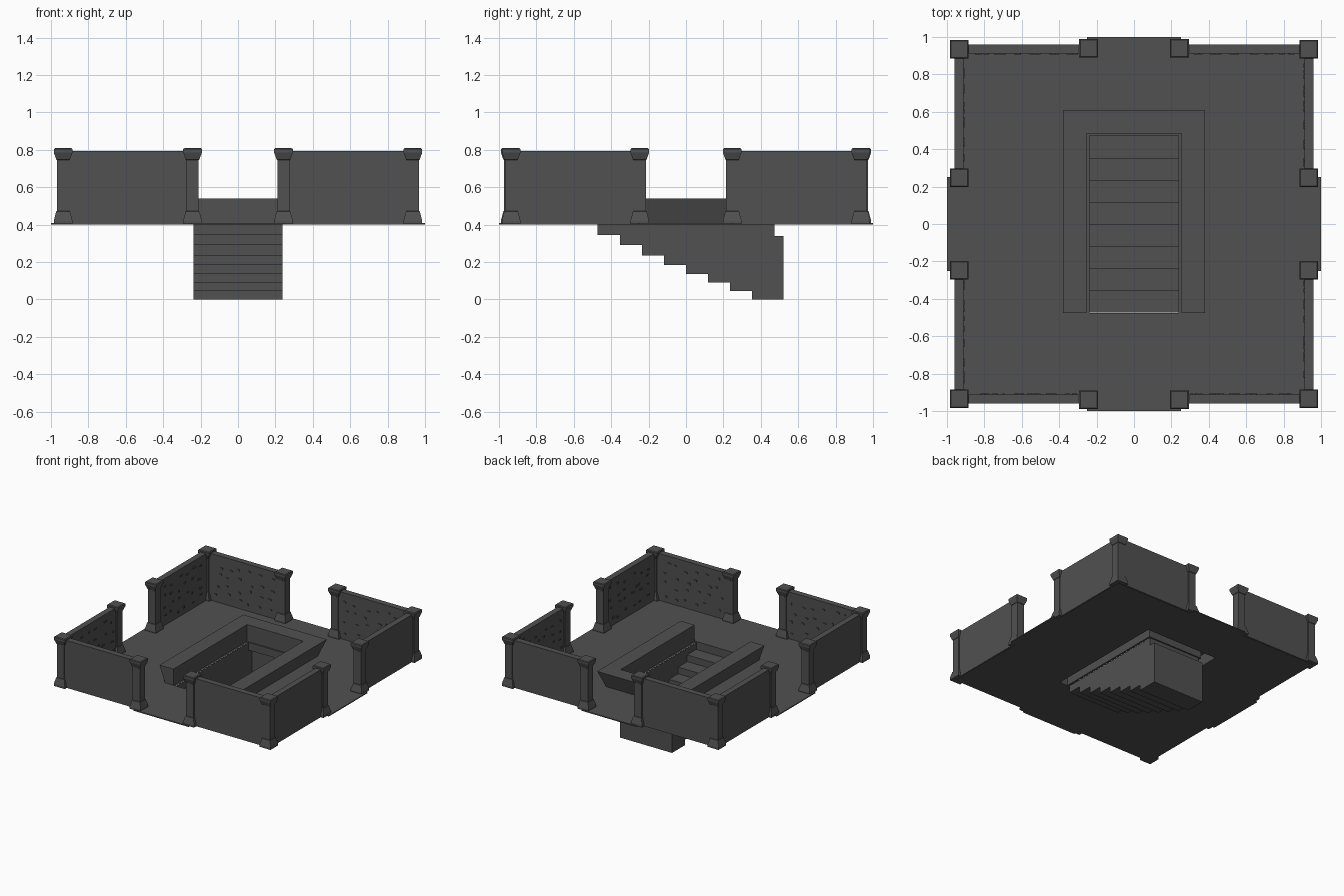
import bpy, bmesh, random
from mathutils import Vector

if "Cube" in bpy.data.objects:
    bpy.data.objects.remove(bpy.data.objects["Cube"])

random.seed(4)
stone = bpy.data.materials.new("dark_grey_stone")
stone.diffuse_color = (0.082, 0.082, 0.082, 1)
stone.use_nodes = True
stone.node_tree.nodes["Principled BSDF"].inputs["Base Color"].default_value = stone.diffuse_color
Z0 = 0.403  # floor level


def finish(bm, name):
    bmesh.ops.remove_doubles(bm, verts=bm.verts, dist=1e-5)
    bmesh.ops.recalc_face_normals(bm, faces=bm.faces)
    mesh = bpy.data.meshes.new(name)
    bm.to_mesh(mesh)
    bm.free()
    ob = bpy.data.objects.new(name, mesh)
    bpy.context.collection.objects.link(ob)
    mesh.materials.append(stone)
    return ob


def add_box(bm, lo, hi):
    geo = bmesh.ops.create_cube(bm, size=1)
    for v in geo["verts"]:
        v.co = Vector([(a + b) / 2 + c * (b - a) for a, b, c in zip(lo, hi, v.co)])


def skin(bm, rings, closed):
    # quads between consecutive point rows
    rows = [[bm.verts.new(p) for p in r] for r in rings]
    for a, b in zip(rows, rows[1:]):
        n = len(a)
        for i in range(n if closed else n - 1):
            j = (i + 1) % n
            bm.faces.new((a[i], a[j], b[j], b[i]))
    return rows


# floor: plus-edged slab with the stair opening, built from grid cells
bm = bmesh.new()
xs = [-1, -0.955, -0.33, -0.25, 0.25, 0.33, 0.955, 1]
ys = [-1, -0.955, -0.475, -0.25, 0.25, 0.56, 0.955, 1]
for x0, x1 in zip(xs, xs[1:]):
    for y0, y1 in zip(ys, ys[1:]):
        cx, cy = (x0 + x1) / 2, (y0 + y1) / 2
        hole = abs(cx) < 0.33 and -0.475 < cy < 0.56
        corner_x = abs(cx) > 0.955 and abs(cy) > 0.25
        corner_y = abs(cy) > 0.955 and abs(cx) > 0.25
        if not (hole or corner_x or corner_y):
            bm.faces.new([bm.verts.new((x, y, Z0 + 0.005))
                          for x, y in ((x0, y0), (x1, y0), (x1, y1), (x0, y1))])
floor = finish(bm, "floor")
mod = floor.modifiers.new("thickness", "SOLIDIFY")
mod.thickness = 0.008

# stair surround: U-shaped kerb with outward-leaning sides, hollow underneath
bm = bmesh.new()
profile = [(0.33, 0.56, Z0), (0.38, 0.61, 0.54), (0.255, 0.483, 0.54),
           (0.255, 0.483, Z0), (0.238, 0.472, Z0)]
rows = skin(bm, [[(-w, -0.475, z), (-w, y, z), (w, y, z), (w, -0.475, z)]
                 for w, y, z in profile], False)
for end in (0, 3):
    bm.faces.new([r[end] for r in rows[:4]])
finish(bm, "stair_surround")

# stairwell: stepped profile swept across x, open at the top
heights = [0.345, 0.29, 0.235, 0.185, 0.137, 0.09, 0.045, 0.0]
outline = [(-0.472, Z0)]
for i, h in enumerate(heights):
    y = -0.472 + i * 0.118
    outline += [(y, h), (0.52 if i == 7 else y + 0.118, h)]
outline += [(0.52, 0.34), (0.472, 0.34), (0.472, Z0)]
bm = bmesh.new()
rows = skin(bm, [[(x, y, z) for y, z in outline] for x in (-0.237, 0.237)], False)
for r in rows:
    bm.faces.new(r)
finish(bm, "stairwell")

# pillars: square profile with flared foot and cap
PILLAR = [(0.05, 0.402), (0.05, 0.42), (0.037, 0.47), (0.033, 0.472),
          (0.033, 0.745), (0.036, 0.747), (0.05, 0.785), (0.05, 0.803), (0.044, 0.808)]


def pillar(x, y, name):
    bm = bmesh.new()
    rows = skin(bm, [[(x - w, y - w, z), (x + w, y - w, z), (x + w, y + w, z), (x - w, y + w, z)]
                     for w, z in PILLAR], True)
    bm.faces.new(rows[0])
    bm.faces.new(rows[-1])
    finish(bm, name)


for sx in (-1, 1):
    for sy in (-1, 1):
        px, py = sx * 0.935, sy * 0.935
        pillar(px, py, "corner_pillar")
        pillar(sx * 0.243, sy * 0.94, "gate_pillar")
        pillar(px, sy * 0.247, "gate_pillar")

# parapet panels with small raised stones on the inner face
for sx in (-1, 1):
    for sy in (-1, 1):
        for along_x in (True, False):
            bm = bmesh.new()

            def block(a0, a1, d0, d1, z0, z1):
                # a runs along the wall, d is the distance from the centre
                (sa, sd) = (sx, sy) if along_x else (sy, sx)
                a = sorted((sa * a0, sa * a1))
                d = sorted((sd * d0, sd * d1))
                u, v = (a, d) if along_x else (d, a)
                add_box(bm, (u[0], v[0], z0), (u[1], v[1], z1))

            block(0.25, 0.935, 0.912, 0.961, Z0, 0.793)
            for i in range(6):
                for j in range(4):
                    a = 0.33 + i * 0.095 + random.uniform(-0.03, 0.03)
                    z = 0.47 + j * 0.08 + random.uniform(-0.025, 0.025)
                    block(a, a + random.uniform(0.012, 0.028), 0.906, 0.913,
                          z, z + random.uniform(0.008, 0.016))
            finish(bm, "parapet_panel")
